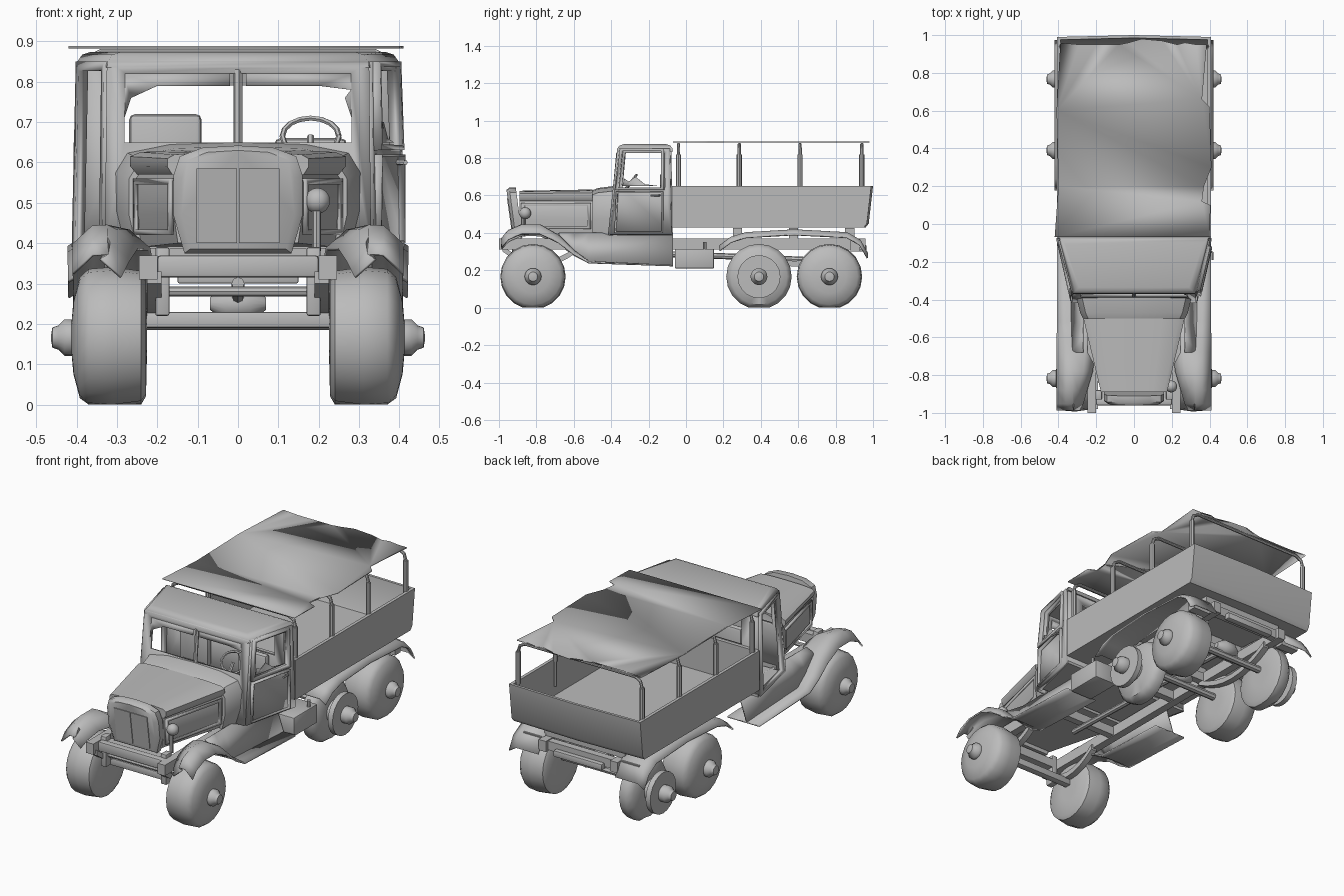
import bpy, bmesh, math
from mathutils import Vector, Matrix

old = bpy.data.objects.get("Cube")
if old:
    bpy.data.objects.remove(old, do_unlink=True)

GREY = (0.5, 0.5, 0.5, 1)
paint = bpy.data.materials.new("plain grey")
paint.use_nodes = True
paint.diffuse_color = GREY
paint.node_tree.nodes["Principled BSDF"].inputs["Base Color"].default_value = GREY


def finish(name, bm, bevel=0.0, thick=0.0, angle=40):
    bmesh.ops.recalc_face_normals(bm, faces=bm.faces)
    if bevel:
        bmesh.ops.bevel(bm, geom=bm.edges[:], offset=bevel, segments=2,
                        affect='EDGES', profile=0.5)
    me = bpy.data.meshes.new(name)
    bm.to_mesh(me)
    bm.free()
    me.materials.append(paint)
    me.shade_smooth()
    me.set_sharp_from_angle(angle=math.radians(angle))
    ob = bpy.data.objects.new(name, me)
    bpy.context.collection.objects.link(ob)
    if thick:
        mod = ob.modifiers.new("thickness", 'SOLIDIFY')
        mod.thickness, mod.offset = thick, 0
    return ob


def loft(name, rings, caps=True, closed=True, **kw):
    """Bridge equal-length rings of points."""
    bm = bmesh.new()
    vs = [[bm.verts.new(p) for p in ring] for ring in rings]
    n = len(vs[0])
    for a, b in zip(vs, vs[1:]):
        for i in range(n if closed else n - 1):
            j = (i + 1) % n
            bm.faces.new((a[i], a[j], b[j], b[i]))
    if caps and closed:
        bm.faces.new(vs[0])
        bm.faces.new(vs[-1][::-1])
    return finish(name, bm, **kw)


def box(name, x, y, z, bevel=0.0):
    ring = lambda h: [(x[0], y[0], h), (x[1], y[0], h), (x[1], y[1], h), (x[0], y[1], h)]
    return loft(name, [ring(z[0]), ring(z[1])], bevel=bevel)


def boxes(name, x, y, z, bevel=0.0):
    """The same box on both sides."""
    box("left_" + name, x, y, z, bevel)
    box("right_" + name, (-x[1], -x[0]), y, z, bevel)


def tube(name, path, r, sides=8):
    """Round bar along a path."""
    pts = [Vector(p) for p in path]
    rings = []
    for i, p in enumerate(pts):
        d = (pts[min(i + 1, len(pts) - 1)] - pts[max(i - 1, 0)]).normalized()
        u = d.orthogonal().normalized() if not i else (u - d * u.dot(d)).normalized()
        v = d.cross(u)
        rings.append([p + (u * math.cos(t) + v * math.sin(t)) * r
                      for t in (math.tau * k / sides for k in range(sides))])
    return loft(name, rings)


def lathe(name, profile, y, z, side=1, sides=20):
    """Turn (x, radius) pairs around a cross axis, resting flat on the ground."""
    rings = [[(side * x, y + r * math.cos(t), max(0, z + r * math.sin(t)))
              for t in (math.tau * k / sides for k in range(sides))] for x, r in profile]
    return loft(name, rings, angle=50)


def framed(name, corners, hole, thick=0.025):
    """Four-cornered wall with an opening given as u0, u1, v0, v1."""
    a, b, c, d = map(Vector, corners)
    at = lambda u, v: a.lerp(b, u).lerp(d.lerp(c, u), v)
    u0, u1, v0, v1 = hole
    inner = [at(u0, v0), at(u1, v0), at(u1, v1), at(u0, v1)]
    return loft(name, [[a, b, c, d], inner], caps=False, thick=thick)


def sheet(name, pts, thick=0.006):
    """Flat ragged outline."""
    bm = bmesh.new()
    f = bm.faces.new([bm.verts.new(p) for p in pts])
    bmesh.ops.triangulate(bm, faces=[f])
    return finish(name, bm, thick=thick)


# wheels: two rear positions have lost their outer tyre
TYRE = [(0.226, 0.06), (0.228, 0.145), (0.24, 0.165), (0.31, 0.175), (0.37, 0.17),
        (0.392, 0.15), (0.408, 0.09), (0.412, 0.045)]
HUB = [(0.43, 0.045), (0.445, 0.03), (0.46, 0.025), (0.463, 0.008)]
BARE = [(0.226, 0.06), (0.228, 0.145), (0.24, 0.17), (0.285, 0.175), (0.315, 0.15), (0.32, 0.06),
        (0.365, 0.06), (0.366, 0.115), (0.395, 0.115), (0.396, 0.045)]
for side, word in ((1, "left"), (-1, "right")):
    for place, y in (("front", -0.818), ("middle", 0.39), ("rear", 0.767)):
        bare = (word, place) in (("left", "middle"), ("right", "rear"))
        lathe(f"{word}_{place}_wheel", (BARE if bare else TYRE) + HUB, y, 0.166, side)

# chassis rails, cross members, axles and springs
boxes("frame_rail", (0.2, 0.245), (-1.0, 0.96), (0.31, 0.37))
for i, y in enumerate((-0.92, -0.45, 0.05, 0.3, 0.58, 0.9)):
    box(f"cross_member_{i}", (-0.2, 0.2), (y, y + 0.04), (0.315, 0.365))
for i, y in enumerate((0.25, 0.55, 0.85)):
    box(f"bed_bearer_{i}", (-0.25, 0.25), (y, y + 0.05), (0.37, 0.425))
box("front_beam", (-0.2, 0.2), (-0.96, -0.92), (0.315, 0.37), 0.008)
box("front_axle", (-0.28, 0.28), (-0.84, -0.8), (0.19, 0.23), 0.006)
tube("steering_rod", [(-0.2, -0.9, 0.28), (0.2, -0.9, 0.28)], 0.012)
boxes("spring_hanger", (0.17, 0.205), (-0.93, -0.88), (0.22, 0.39), 0.005)
for i, y in enumerate((0.39, 0.767)):
    tube(f"rear_axle_{i}", [(-0.3, y, 0.205), (0.3, y, 0.205)], 0.02)
    lathe(f"differential_{i}", [(-0.07, 0.015), (-0.03, 0.042), (0.03, 0.042), (0.07, 0.015)], y, 0.25)
tube("drive_shaft", [(0, -0.5, 0.3), (0, 0.1, 0.28), (0, 0.767, 0.25)], 0.016)
for s, word in ((1, "left"), (-1, "right")):
    for place, mid, half in (("front", -0.78, 0.2), ("rear", 0.58, 0.27)):
        arc = [(mid + half * k / 4, 0.22 + 0.08 * (k / 4) ** 2) for k in range(-4, 5)]
        loft(f"{word}_{place}_spring", [[(s * 0.19, y, z), (s * 0.225, y, z),
             (s * 0.225, y, z + 0.03), (s * 0.19, y, z + 0.03)] for y, z in arc])

# front fenders flowing into the running boards, and rear mudguards
# each entry: y, height, roundness, inner edge
FRONT = [(-0.985, 0.36, 1, 0.29), (-0.95, 0.4, 1, 0.27), (-0.88, 0.43, 1, 0.25), (-0.78, 0.43, 1, 0.22),
         (-0.68, 0.375, 0.8, 0.21), (-0.6, 0.3, 0.4, 0.21), (-0.52, 0.245, 0.1, 0.21), (-0.07, 0.225, 0, 0.21)]
REAR = [(0.18, 0.33), (0.24, 0.375), (0.32, 0.4), (0.58, 0.415), (0.86, 0.4), (0.93, 0.36), (0.97, 0.29)]
for s, word in ((1, "left"), (-1, "right")):
    loft(word + "_front_fender", [[(s * e, y, z - 0.045 * f), (s * (e + 0.05), y, z), (s * 0.325, y, z + 0.012 * f),
         (s * 0.36, y, z + 0.01 * f), (s * 0.408, y, z - 0.035 * f)] for y, z, f, e in FRONT],
         closed=False, thick=0.008)
    loft(word + "_apron", [[(s * 0.33, y, z), (s * 0.27, y, 0.4)] for y, z, f, e in FRONT[4:]],
         closed=False, thick=0.008)
    loft(word + "_mudguard", [[(s * 0.24, y, z), (s * 0.38, y, z), (s * 0.42, y, z - 0.025)]
         for y, z in REAR], closed=False, thick=0.008)
    box(word + "_tail_bracket", *[sorted((s * 0.25, s * 0.36)), (0.88, 0.93), (0.3, 0.37)])
box("tool_box", (0.25, 0.39), (-0.06, 0.15), (0.21, 0.315), 0.006)
tube("tool_box_pipe", [(0.37, 0.1, 0.31), (0.37, 0.1, 0.35)], 0.01)
box("tow_bar", (-0.15, 0.15), (0.93, 0.965), (0.3, 0.335), 0.005)


# bonnet, cowl and radiator
def arch(w, z0, z1, y, lean=0.0, foot=0.93):
    half = [(w * foot, 0), (w, 0.35), (w, 0.72), (w * 0.9, 0.9), (w * 0.55, 0.98)]
    prof = half + [(0, 1)] + [(-x, t) for x, t in reversed(half)]
    return [(x, y + lean * t, z0 + (z1 - z0) * t) for x, t in prof]


loft("bonnet", [arch(0.16, 0.4, 0.61, -0.89), arch(0.255, 0.39, 0.62, -0.5)])
loft("bonnet_lid", [arch(0.175, 0.57, 0.625, -0.89), arch(0.268, 0.57, 0.632, -0.5)])
loft("cowl", [arch(0.27, 0.385, 0.628, -0.5), arch(0.285, 0.385, 0.64, -0.47), arch(0.305, 0.385, 0.65, -0.39)])
loft("radiator_shell", [arch(0.14, 0.385, 0.63, -0.925, -0.035, 0.85), arch(0.16, 0.375, 0.642, -0.91, -0.035, 0.83),
                        arch(0.16, 0.375, 0.642, -0.875, -0.035, 0.83)])
for s, word in ((1, "left"), (-1, "right")):
    # raised grille half and bonnet side panel
    x0, x1 = sorted((s * 0.003, s * 0.103))
    lean = lambda z: -0.929 - 0.035 * (z - 0.385) / 0.245
    loft(word + "_grille_panel", [[(x0, lean(z), z), (x1, lean(z), z), (x1, lean(z) + 0.008, z),
                                   (x0, lean(z) + 0.008, z)] for z in (0.4, 0.585)])
    framed(word + "_bonnet_side_frame", [(s * 0.165, -0.88, 0.42), (s * 0.255, -0.51, 0.42),
           (s * 0.255, -0.51, 0.56), (s * 0.165, -0.88, 0.56)], (0.05, 0.95, 0.1, 0.9), 0.01)
tube("lamp_stalk", [(0.195, -0.87, 0.38), (0.195, -0.87, 0.48)], 0.011)
lamp = bmesh.new()
bmesh.ops.create_uvsphere(lamp, u_segments=14, v_segments=8, radius=0.032,
                          matrix=Matrix.Translation((0.197, -0.86, 0.505)))
finish("headlamp", lamp)

# cab walls: left door in place, right doorway empty
LOW, TOP = 0.39, 0.85
for s, word, hole in ((1, "left", (0.1, 0.88, 0.55, 0.95)), (-1, "right", (0.1, 0.9, 0.03, 0.95))):
    framed(word + "_cab_side", [(s * 0.4, -0.075, LOW), (s * 0.325, -0.405, LOW),
           (s * 0.32, -0.355, TOP), (s * 0.39, -0.085, TOP)], hole)
framed("left_window_frame", [(0.396, -0.115, 0.63), (0.34, -0.375, 0.63),
       (0.335, -0.35, 0.85), (0.388, -0.115, 0.85)], (0.06, 0.94, 0.06, 0.94), 0.034)
framed("left_door_seam", [(0.398, -0.12, 0.4), (0.338, -0.38, 0.4), (0.341, -0.37, 0.62),
       (0.398, -0.12, 0.62)], (0.03, 0.97, 0.03, 0.97), 0.034)
framed("windscreen_wall", [(-0.33, -0.405, LOW), (0.33, -0.405, LOW), (0.325, -0.355, TOP),
       (-0.325, -0.355, TOP)], (0.07, 0.93, 0.56, 0.935))
framed("cab_back", [(-0.4, -0.08, LOW), (0.4, -0.08, LOW), (0.39, -0.085, TOP),
       (-0.39, -0.085, TOP)], (0.13, 0.87, 0.56, 0.87), 0.015)
tube("windscreen_post", [(0, -0.38, 0.64), (0, -0.362, 0.83)], 0.011, 6)
plan = lambda z, k: [(-0.325 + k, -0.37 + k, z), (0.325 - k, -0.37 + k, z),
                     (0.4 - k, -0.07 - k, z), (-0.4 + k, -0.07 - k, z)]
loft("cab_roof", [plan(0.835, 0), plan(0.852, 0.003), plan(0.867, 0.014), plan(0.874, 0.035)], angle=60)
loft("cab_floor", [plan(0.385, 0), plan(0.4, 0)])
tube("door_handle", [(0.39, -0.14, 0.6), (0.415, -0.15, 0.6), (0.415, -0.19, 0.6)], 0.006, 6)

# broken glass left in the frames
for s, word in ((1, "left"), (-1, "right")):
    sheet(word + "_glass_shard", [(s * 0.285, -0.366, 0.82), (s * 0.285, -0.38, 0.7), (s * 0.265, -0.372, 0.76),
          (s * 0.28, -0.37, 0.78), (s * 0.2, -0.37, 0.79), (s * 0.02, -0.37, 0.79), (s * 0.02, -0.367, 0.82)], 0.003)
sheet("door_glass_shard", [(0.385, -0.14, 0.65), (0.345, -0.34, 0.65), (0.348, -0.33, 0.69),
                           (0.357, -0.29, 0.665), (0.36, -0.27, 0.7), (0.37, -0.22, 0.66)], 0.003)

# seats and steering wheel
for s, word in ((1, "left"), (-1, "right")):
    x = sorted((s * 0.09, s * 0.27))
    box(word + "_seat_cushion", x, (-0.27, -0.12), (0.4, 0.52), 0.02)
    box(word + "_seat_back", x, (-0.14, -0.1), (0.5, 0.66 if s > 0 else 0.72), 0.015)
tube("steering_wheel", [(0.18 + 0.07 * math.cos(t), -0.3 + 0.035 * math.sin(t), 0.665 + 0.045 * math.sin(t))
     for t in (math.tau * k / 16 for k in range(17))], 0.007, 6)
tube("steering_column", [(0.18, -0.3, 0.665), (0.18, -0.38, 0.55)], 0.009, 6)

# cargo bed with slightly leaning tailgate
for s, word in ((1, "left"), (-1, "right")):
    loft(word + "_bed_side", [[(s * 0.39, -0.07, z), (s * 0.408, -0.07, z), (s * 0.408, y, z), (s * 0.39, y, z)]
                              for y, z in ((0.945, 0.428), (0.962, 0.45), (0.985, 0.65))])
box("bed_floor", (-0.4, 0.4), (-0.07, 0.95), (0.428, 0.445))
box("bed_front", (-0.4, 0.4), (-0.075, -0.055), (0.43, 0.65))
loft("tailgate", [[(-0.408, y, z), (0, y + 0.01, z), (0.408, y, z), (0.408, y + 0.015, z), (0, y + 0.025, z),
                   (-0.408, y + 0.015, z)] for y, z in ((0.935, 0.428), (0.952, 0.45), (0.975, 0.65))])

# hoops with thicker sockets, and the torn canvas
for i, y in enumerate((-0.04, 0.285, 0.61, 0.94)):
    half = [(0.385, y, 0.5), (0.385, y, 0.82), (0.375, y, 0.855), (0.34, y, 0.873)]
    tube(f"hoop_{i}", half + [(-a, b, c) for a, b, c in reversed(half)], 0.009)
    for s, word in ((1, "left"), (-1, "right")):
        tube(f"{word}_hoop_sleeve_{i}", [(s * 0.385, y, 0.64), (s * 0.385, y, 0.82)], 0.014)
torn = [(-0.42, -0.07), (0.4, -0.07), (0.405, 0.1), (0.36, 0.12), (0.31, 0.55), (0.37, 0.2), (0.41, 0.3),
        (0.4, 0.62), (0.36, 0.66), (0.385, 0.95), (0.33, 0.95), (0.29, 0.72), (0.27, 0.96), (0.23, 0.95),
        (0.19, 0.78), (0.15, 0.97), (0.04, 0.98), (0.025, 0.65), (-0.01, 0.65), (-0.03, 0.96), (-0.08, 0.95),
        (-0.11, 0.28), (-0.16, 0.75), (-0.2, 0.95), (-0.27, 0.8), (-0.29, 0.95), (-0.35, 0.6),
        (-0.39, 0.96), (-0.41, 0.6), (-0.38, 0.2), (-0.37, -0.04), (-0.4, 0.2)]
sheet("torn_canvas", [(x, y, 0.886) for x, y in torn])
